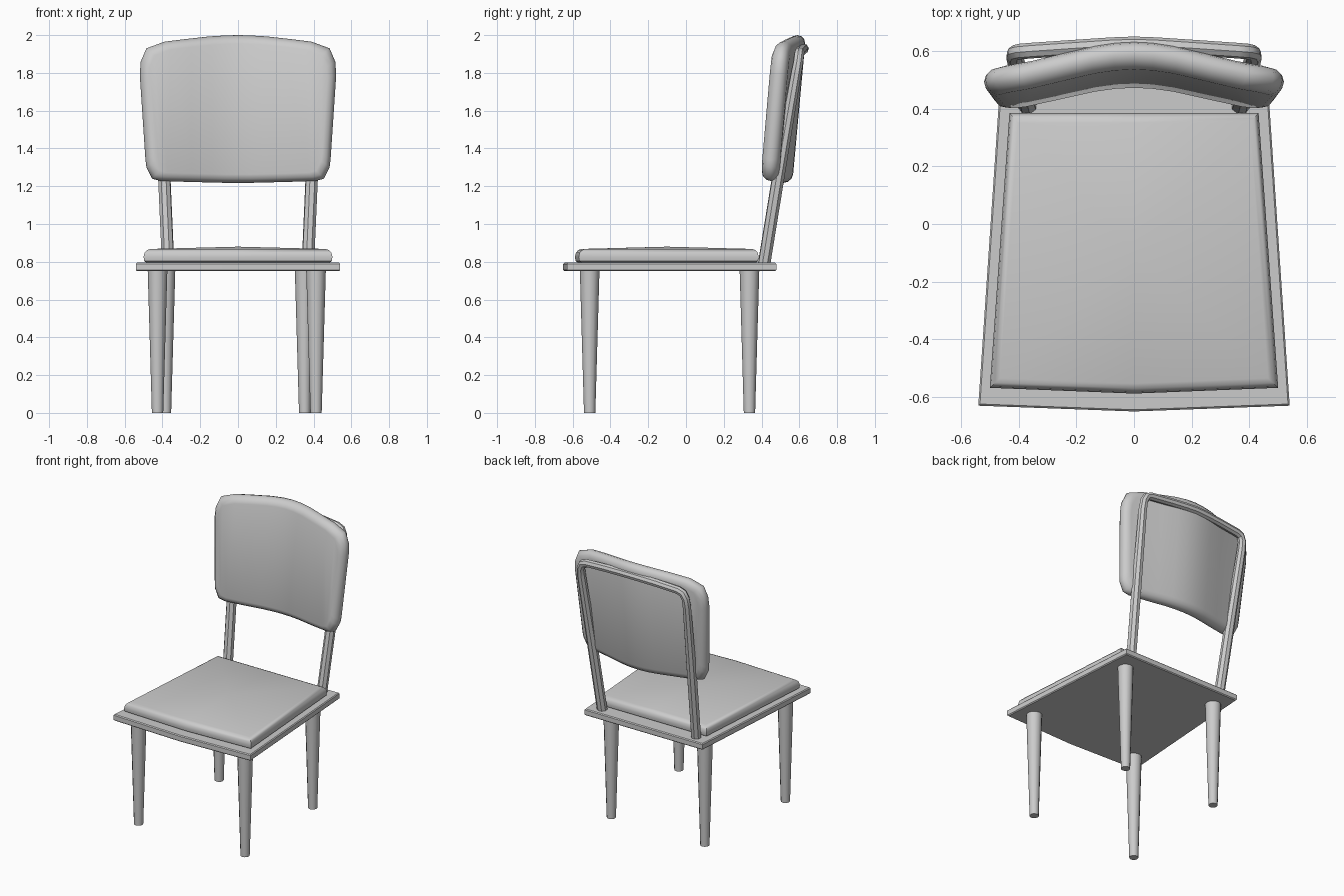
import bpy, math
from mathutils import Vector

if "Cube" in bpy.data.objects:
    bpy.data.objects.remove(bpy.data.objects["Cube"])


def make(name, verts, faces, angle=40):
    me = bpy.data.meshes.new(name)
    me.from_pydata(verts, [], faces)
    ob = bpy.data.objects.new(name, me)
    bpy.context.collection.objects.link(ob)
    finish(ob, angle)
    return ob


def finish(ob, angle=40):
    bpy.ops.object.select_all(action='DESELECT')
    ob.select_set(True)
    bpy.context.view_layer.objects.active = ob
    if ob.type == 'CURVE':
        bpy.ops.object.convert(target='MESH')
    bpy.ops.object.mode_set(mode='EDIT')
    bpy.ops.mesh.select_all(action='SELECT')
    bpy.ops.mesh.normals_make_consistent(inside=False)
    bpy.ops.object.mode_set(mode='OBJECT')
    bpy.ops.object.shade_smooth_by_angle(angle=math.radians(angle))


def bridge(rings, n):
    return [(r * n + i, r * n + (i + 1) % n, (r + 1) * n + (i + 1) % n, (r + 1) * n + i)
            for r in range(rings - 1) for i in range(n)]


def slab(name, outline, layers, crown=None):
    """Stack inset copies of an outline; layers are (inset, z)."""
    cx, cy = 0, sum(p[1] for p in outline) / len(outline)
    hx = max(p[0] for p in outline)
    hy = max(abs(p[1] - cy) for p in outline)
    n = len(outline)
    verts = [(x * (1 - d / hx), cy + (y - cy) * (1 - d / hy), z)
             for d, z in layers for x, y in outline]
    faces = bridge(len(layers), n) + [tuple(range(n))]
    last = (len(layers) - 1) * n
    if crown is None:
        faces.append(tuple(range(last, last + n)))
    else:
        verts.append((cx, -0.1, crown))
        faces += [(last + i, last + (i + 1) % n, len(verts) - 1) for i in range(n)]
    return make(name, verts, faces, 35)


# Seat board and its crowned cushion
slab("seat_board",
     [(0, -.65), (.54, -.63), (.465, .478), (0, .478), (-.465, .478), (-.54, -.63)],
     [(.006, .75), (0, .756), (0, .789), (.006, .795)])
slab("seat_cushion",
     [(0, -.588), (.5, -.568), (.432, .385), (0, .385), (-.432, .385), (-.5, -.568)],
     [(.02, .793), (.004, .803), (0, .825), (.005, .848), (.018, .862), (.035, .868)], .88)

# Tapered legs
for name, x, y in (("front_leg_left", -.426, -.51), ("front_leg_right", .413, -.51),
                   ("back_leg_left", -.384, .336), ("back_leg_right", .353, .336)):
    bpy.ops.mesh.primitive_cone_add(vertices=12, radius1=.03, radius2=.052,
                                    depth=.755, location=(x, y, .3775))
    bpy.context.object.name = name
    bpy.ops.object.shade_smooth_by_angle(angle=math.radians(40))

# Bent tube back frame: two posts joined by an arched top rail
half = [(.37, .413, .785, 1.0), (.39, .487, 1.24, 1.0), (.415, .583, 1.80, .85),
        (.412, .594, 1.86, .8), (.395, .598, 1.895, .8), (.36, .601, 1.908, .8),
        (.2, .612, 1.92, .8), (.08, .62, 1.926, .8)]
path = half + [(0, .623, 1.928, .8)] + [(-x, y, z, r) for x, y, z, r in reversed(half)]
cu = bpy.data.curves.new("back_frame", 'CURVE')
cu.dimensions = '3D'
cu.bevel_depth = .034
cu.bevel_resolution = 2
cu.use_fill_caps = True
sp = cu.splines.new('POLY')
sp.points.add(len(path) - 1)
for p, (x, y, z, r) in zip(sp.points, path):
    p.co = (x, y, z, 1)
    p.radius = r
frame = bpy.data.objects.new("back_frame", cu)
bpy.context.collection.objects.link(frame)
finish(frame)

# Backrest pad: rounded outline, bowed across its width and leaning back
top = [(0, 2.0), (.07, 1.998), (.15, 1.993), (.27, 1.98), (.39, 1.965),
       (.485, 1.93), (.515, 1.86), (.52, 1.79)]
bot = [(0, 1.218), (.07, 1.218), (.15, 1.22), (.27, 1.223), (.41, 1.228),
       (.455, 1.24), (.485, 1.30), (.49, 1.34)]
top = [(-x, z) for x, z in reversed(top[1:])] + top
bot = [(-x, z) for x, z in reversed(bot[1:])] + bot
m = len(top)
ring = top + bot[::-1]
n = 2 * m
layers = [(-.05, .045), (-.042, .022), (-.022, .006), (0, 0),
          (.022, .006), (.038, .022), (.045, .045)]
verts = []
for dy, d in layers:
    for x, z in ring:
        x *= 1 - d / .5
        z = 1.61 + (z - 1.61) * (1 - d / .39)
        bow = .078 * (1 - math.cos(math.pi * min(abs(x), .5) / .5)) / 2
        verts.append((x, .59 - .092 * (2 - z) - bow + dy, z))
faces = bridge(len(layers), n)
for base in (0, (len(layers) - 1) * n):
    faces += [(base + i, base + i + 1, base + n - 2 - i, base + n - 1 - i)
              for i in range(m - 1)]
make("backrest_pad", verts, faces, 50)
